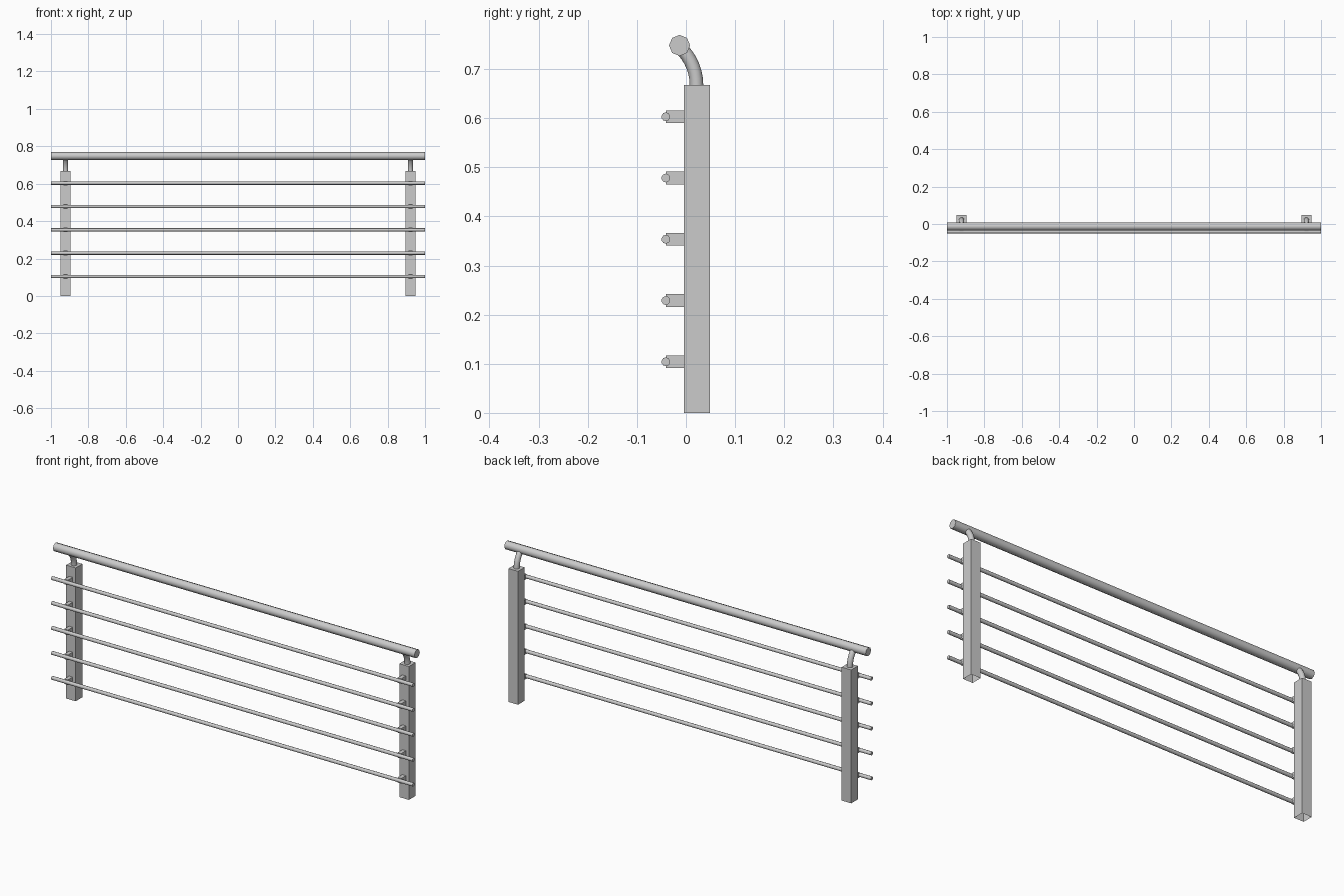
import bpy, bmesh, math
from mathutils import Vector

if "Cube" in bpy.data.objects:
    bpy.data.objects.remove(bpy.data.objects["Cube"])

POST_X = 0.922


def finish(name, bm, smooth=False):
    mesh = bpy.data.meshes.new(name)
    bmesh.ops.recalc_face_normals(bm, faces=bm.faces)
    bm.to_mesh(mesh)
    bm.free()
    obj = bpy.data.objects.new(name, mesh)
    bpy.context.collection.objects.link(obj)
    if smooth:
        bpy.ops.object.select_all(action='DESELECT')
        obj.select_set(True)
        bpy.context.view_layer.objects.active = obj
        bpy.ops.object.shade_smooth_by_angle(angle=math.radians(50))
    return obj


def box(name, lo, hi, open_faces=()):
    """Box between two corners, leaving out faces pointing along open_faces."""
    bm = bmesh.new()
    bmesh.ops.create_cube(bm, size=1)
    gone = [f for f in bm.faces if any(f.normal.dot(Vector(d)) > 0.9 for d in open_faces)]
    bmesh.ops.delete(bm, geom=gone, context='FACES_ONLY')
    for v in bm.verts:
        v.co = [(a + b) / 2 + c * (b - a) for a, b, c in zip(lo, hi, v.co)]
    return finish(name, bm)


def tube(name, path, radius, sides):
    """Capped round tube swept along a path; rings start with a vertex in the YZ plane."""
    bm = bmesh.new()
    pts = [Vector(p) for p in path]
    rings = []
    for i, p in enumerate(pts):
        t = (pts[min(i + 1, len(pts) - 1)] - pts[max(i - 1, 0)]).normalized()
        side = Vector((0, 1, 0)) if abs(t.x) > 0.5 else Vector((1, 0, 0))
        up = t.cross(side)
        angles = [2 * math.pi * k / sides for k in range(sides)]
        rings.append([bm.verts.new(p + radius * (math.cos(a) * up + math.sin(a) * side))
                      for a in angles])
    for a, b in zip(rings, rings[1:]):
        for k in range(sides):
            n = (k + 1) % sides
            bm.faces.new((a[k], a[n], b[n], b[k]))
    bm.faces.new(rings[0])
    bm.faces.new(rings[-1])
    return finish(name, bm, smooth=True)


# Handrail
tube("handrail", [(-1, -0.013, 0.748), (1, -0.013, 0.748)], 0.0215, 8)

# Horizontal rods
rod_heights = [0.104 + 0.1247 * i for i in range(5)]
for z in rod_heights:
    tube("rod", [(-1, -0.041, z), (1, -0.041, z)], 0.009, 10)

for s in (-1, 1):
    x = s * POST_X
    # Hollow-bottomed square post
    box("post", (x - 0.0265, -0.004, 0), (x + 0.0265, 0.049, 0.667), [(0, 0, -1)])

    # Curved arm from the post top to the handrail
    arc_r = 0.105
    arm = [(x, 0.0215, 0.66)]
    for i in range(8):
        a = math.radians(50) * i / 7
        arm.append((x, 0.0215 - arc_r * (1 - math.cos(a)), 0.667 + arc_r * math.sin(a)))
    tube("handrail_arm", arm, 0.0138, 12)

    # Small blocks holding the rods
    for z in rod_heights:
        box("rod_bracket", (x - 0.01, -0.041, z - 0.0128), (x + 0.01, -0.004, z + 0.0128))
